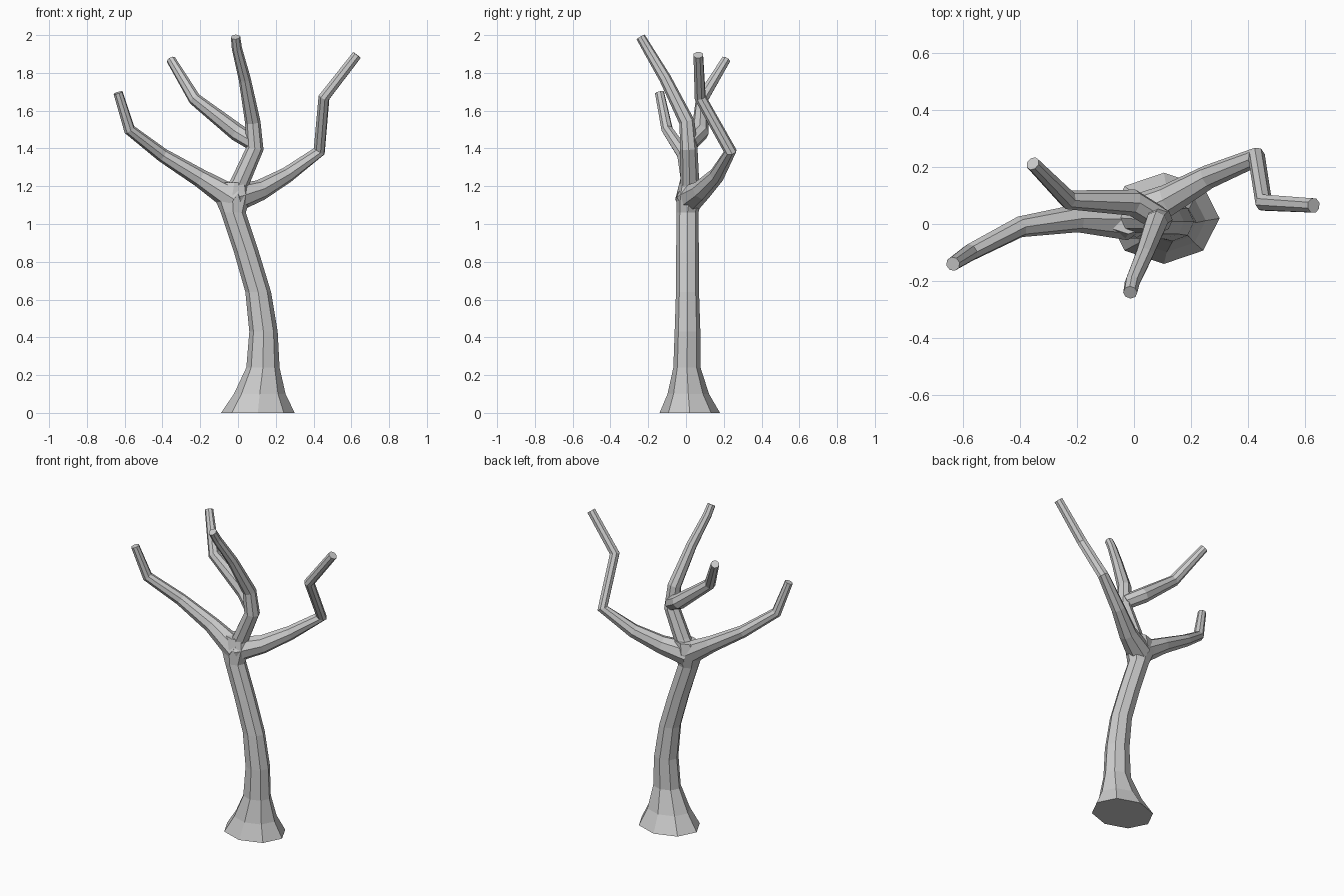
import bpy, bmesh
from math import cos, sin, tau
from mathutils import Vector

if "Cube" in bpy.data.objects:
    bpy.data.objects.remove(bpy.data.objects["Cube"])

SIDES = 8


def skin_rings(name, rings):
    """Closed low-poly tube through a list of point rings."""
    bm = bmesh.new()
    loops = [[bm.verts.new(p) for p in ring] for ring in rings]
    for a, b in zip(loops, loops[1:]):
        for i in range(SIDES):
            j = (i + 1) % SIDES
            bm.faces.new((a[i], a[j], b[j], b[i]))
    bm.faces.new(loops[0][::-1])
    bm.faces.new(loops[-1])
    bmesh.ops.recalc_face_normals(bm, faces=bm.faces)
    mesh = bpy.data.meshes.new(name)
    bm.to_mesh(mesh)
    bm.free()
    obj = bpy.data.objects.new(name, mesh)
    bpy.context.collection.objects.link(obj)
    return obj


def branch(name, path):
    """Tapered tube along (x, y, z, radius) points, mitred at the bends."""
    pts = [Vector(p[:3]) for p in path]
    side = Vector((0, 1, 0))
    rings = []
    for k, p in enumerate(pts):
        before = (p - pts[max(k - 1, 0)]).normalized()
        after = (pts[min(k + 1, len(pts) - 1)] - p).normalized()
        t = (before + after).normalized()
        side = (side - t * side.dot(t)).normalized()
        other = t.cross(side)
        r = path[k][3]
        rings.append([p + r * (side * cos(tau * i / SIDES) + other * sin(tau * i / SIDES))
                      for i in range(SIDES)])
    return skin_rings(name, rings)


# Trunk: level rings of (x, y, z, x radius, y radius), flared at the root
trunk_rings = [
    (0.105, 0.02, 0.00, 0.195, 0.16),
    (0.115, 0.012, 0.10, 0.137, 0.11),
    (0.132, 0.005, 0.24, 0.088, 0.072),
    (0.135, 0.008, 0.43, 0.075, 0.068),
    (0.107, 0.008, 0.64, 0.068, 0.061),
    (0.045, 0.008, 0.85, 0.066, 0.060),
    (-0.025, 0.008, 1.06, 0.066, 0.058),
    (-0.03, 0.02, 1.15, 0.10, 0.07),
    (-0.02, 0.025, 1.22, 0.075, 0.06),
]
tree = skin_rings("tree", [
    [(x + rx * cos(tau * i / SIDES), y + ry * sin(tau * i / SIDES), z) for i in range(SIDES)]
    for x, y, z, rx, ry in trunk_rings])

# Main limbs and the rear side limb
limbs = [
    branch("left_limb", [(-0.02, 0.015, 1.13, 0.072), (-0.20, 0.02, 1.243, 0.049),
                         (-0.40, -0.01, 1.365, 0.037), (-0.575, -0.10, 1.50, 0.031),
                         (-0.635, -0.14, 1.695, 0.025)]),
    branch("right_limb", [(-0.02, 0.02, 1.135, 0.075), (0.12, 0.085, 1.18, 0.055),
                          (0.26, 0.165, 1.26, 0.042), (0.43, 0.235, 1.385, 0.034),
                          (0.455, 0.075, 1.67, 0.031), (0.63, 0.065, 1.895, 0.027)]),
    branch("middle_limb", [(-0.025, 0.025, 1.14, 0.06), (0.01, 0.02, 1.22, 0.05),
                           (0.09, 0.015, 1.40, 0.046), (0.078, 0.005, 1.54, 0.041),
                           (0.035, -0.11, 1.77, 0.032), (-0.006, -0.205, 1.93, 0.027),
                           (-0.013, -0.24, 1.99, 0.025)]),
    branch("rear_limb", [(0.085, 0.02, 1.43, 0.045), (-0.005, 0.075, 1.485, 0.047),
                         (-0.23, 0.085, 1.662, 0.034), (-0.355, 0.212, 1.87, 0.025)]),
]

# Merge the limbs into one continuous tree surface
for limb in limbs:
    mod = tree.modifiers.new("join_" + limb.name, 'BOOLEAN')
    mod.operation = 'UNION'
    mod.solver = 'EXACT'
    mod.object = limb
bpy.context.view_layer.objects.active = tree
tree.select_set(True)
for mod in list(tree.modifiers):
    bpy.ops.object.modifier_apply(modifier=mod.name)
for limb in limbs:
    bpy.data.objects.remove(limb)
